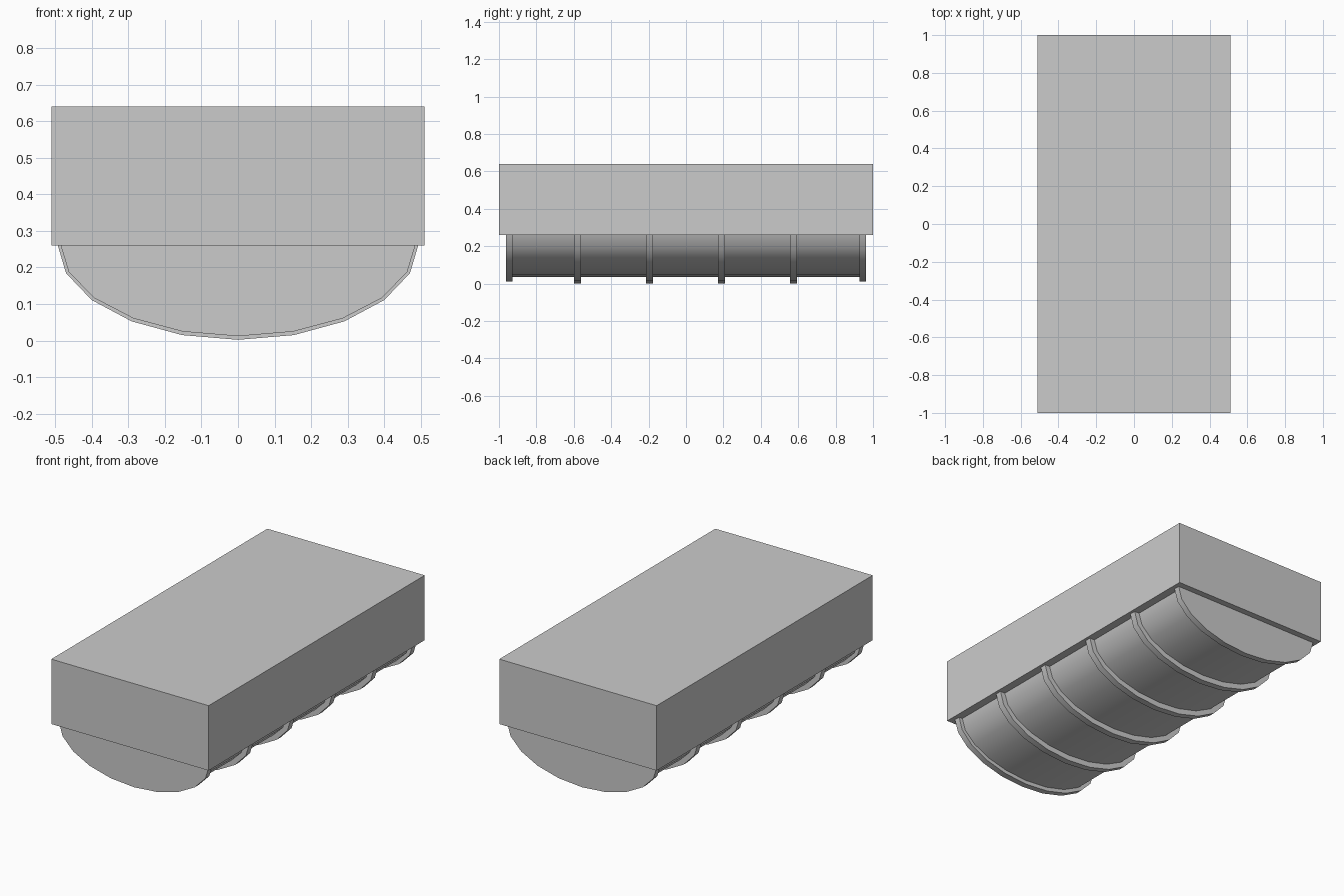
import bpy, bmesh, math

if "Cube" in bpy.data.objects:
    bpy.data.objects.remove(bpy.data.objects["Cube"])

CENTRE_Z = 0.266


def box(name, x, y, z0, z1):
    bpy.ops.mesh.primitive_cube_add(size=1, location=(0, 0, (z0 + z1) / 2))
    ob = bpy.context.object
    ob.name = name
    ob.scale = (x, y, z1 - z0)
    bpy.ops.object.transform_apply(location=False, rotation=False, scale=True)


def half_drum(name, half_width, depth, y0, y1):
    # Lower half of a 20-sided ellipse, extruded along y
    bm = bmesh.new()
    angles = [math.radians(-90 + 18 * i) for i in range(11)]
    verts = [bm.verts.new((half_width * math.sin(a), y0,
                           CENTRE_Z - depth * math.cos(a))) for a in angles]
    face = bm.faces.new(verts)
    ext = bmesh.ops.extrude_face_region(bm, geom=[face], use_keep_orig=True)
    moved = [g for g in ext["geom"] if isinstance(g, bmesh.types.BMVert)]
    bmesh.ops.translate(bm, verts=moved, vec=(0, y1 - y0, 0))
    bmesh.ops.recalc_face_normals(bm, faces=bm.faces)
    mesh = bpy.data.meshes.new(name)
    bm.to_mesh(mesh)
    bm.free()
    ob = bpy.data.objects.new(name, mesh)
    bpy.context.collection.objects.link(ob)
    bpy.ops.object.select_all(action='DESELECT')
    ob.select_set(True)
    bpy.context.view_layer.objects.active = ob
    bpy.ops.object.shade_smooth_by_angle(angle=math.radians(35))


# Rectangular upper block
box("upper_block", 1.02, 2.0, 0.26, 0.64)

# Rounded underside
half_drum("rounded_body", 0.464, 0.231, -0.94, 0.94)

# Slightly smaller solid end ribs
for side in (-1, 1):
    y = side * 0.945
    half_drum("end_rib", 0.487, 0.254, y - 0.018, y + 0.018)

# Four evenly spaced inner ribs
for i in range(4):
    y = -0.58 + i * 0.385
    half_drum("inner_rib", 0.495, 0.264, y - 0.019, y + 0.019)
